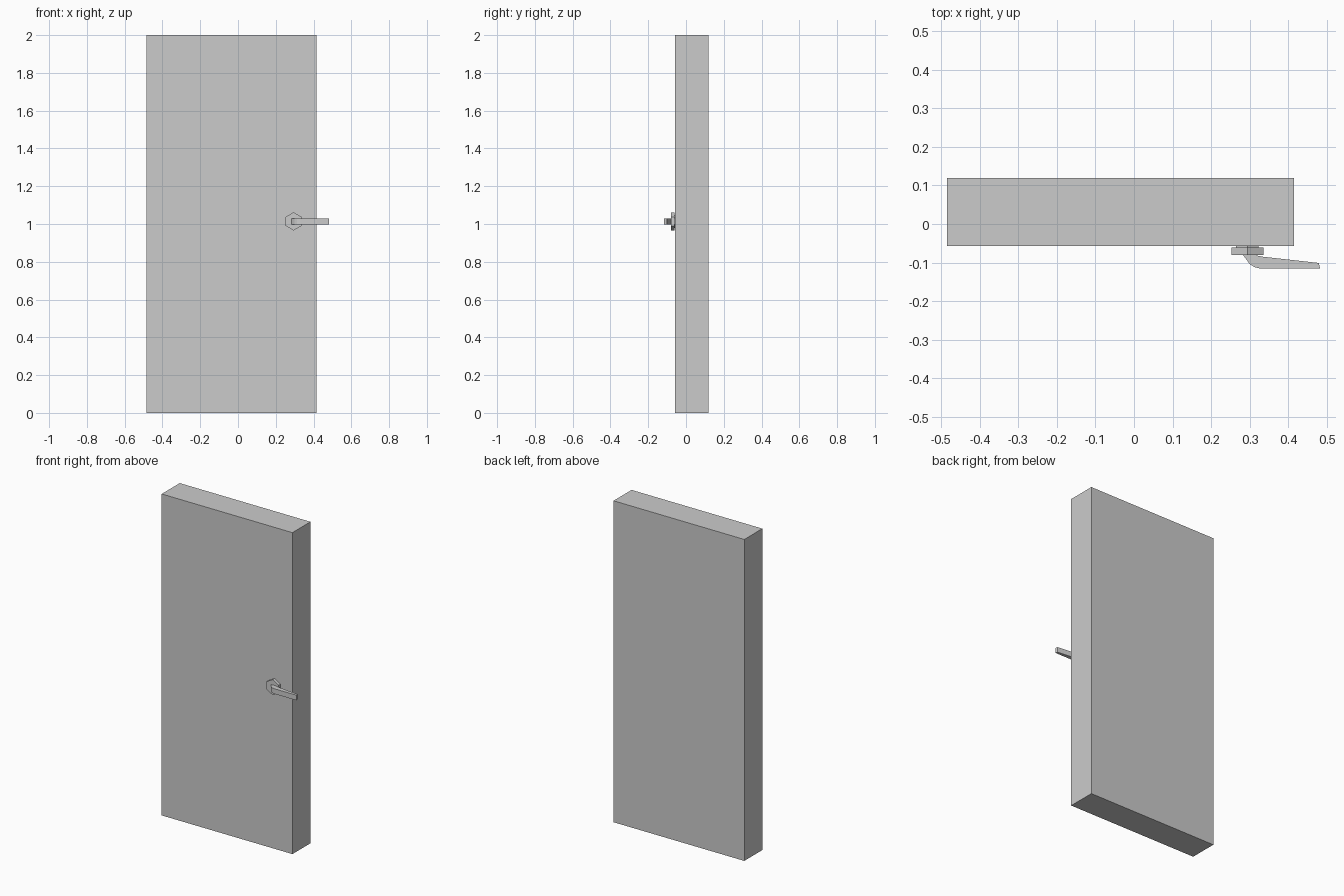
import bpy, bmesh
from math import pi
from mathutils import Matrix

if "Cube" in bpy.data.objects:
    bpy.data.objects.remove(bpy.data.objects["Cube"])


def add_object(name, bm):
    bmesh.ops.recalc_face_normals(bm, faces=bm.faces)
    mesh = bpy.data.meshes.new(name)
    bm.to_mesh(mesh)
    bm.free()
    obj = bpy.data.objects.new(name, mesh)
    bpy.context.collection.objects.link(obj)
    return obj


def hex_disc(name, r_base, r_front, y_base, y_front):
    # Six-sided disc lying against the door, point upwards
    bm = bmesh.new()
    bmesh.ops.create_cone(bm, cap_ends=True, segments=6, radius1=r_base,
                          radius2=r_front, depth=y_base - y_front)
    bm.transform(Matrix.Rotation(pi / 2, 4, 'X'))
    zmax = max(bm.verts, key=lambda v: v.co.z).co
    if abs(zmax.x) > 0.005:
        bm.transform(Matrix.Rotation(pi / 6, 4, 'Y'))
    bm.transform(Matrix.Translation((0.294, (y_base + y_front) / 2, 1.014)))
    return add_object(name, bm)


# Door slab
bm = bmesh.new()
bmesh.ops.create_cube(bm, size=1)
bm.transform(Matrix.Translation((-0.035, 0.031, 1)) @ Matrix.Diagonal((0.90, 0.177, 2, 1)))
add_object("door_panel", bm)

# Handle mounting: thin backing and thicker rosette
hex_disc("handle_backing", 0.034, 0.034, -0.055, -0.062)
hex_disc("handle_rosette", 0.048, 0.048, -0.061, -0.080)

# Lever: curved, tapering top-view outline extruded in height
outline = [(0.278, -0.074), (0.287, -0.086), (0.300, -0.104), (0.313, -0.112),
           (0.330, -0.116), (0.483, -0.116), (0.479, -0.101), (0.335, -0.085),
           (0.320, -0.082), (0.310, -0.074)]
bm = bmesh.new()
face = bm.faces.new([bm.verts.new((x, y, 0.997)) for x, y in outline])
ext = bmesh.ops.extrude_face_region(bm, geom=[face])
for v in ext["geom"]:
    if isinstance(v, bmesh.types.BMVert):
        v.co.z = 1.029
add_object("handle_lever", bm)
